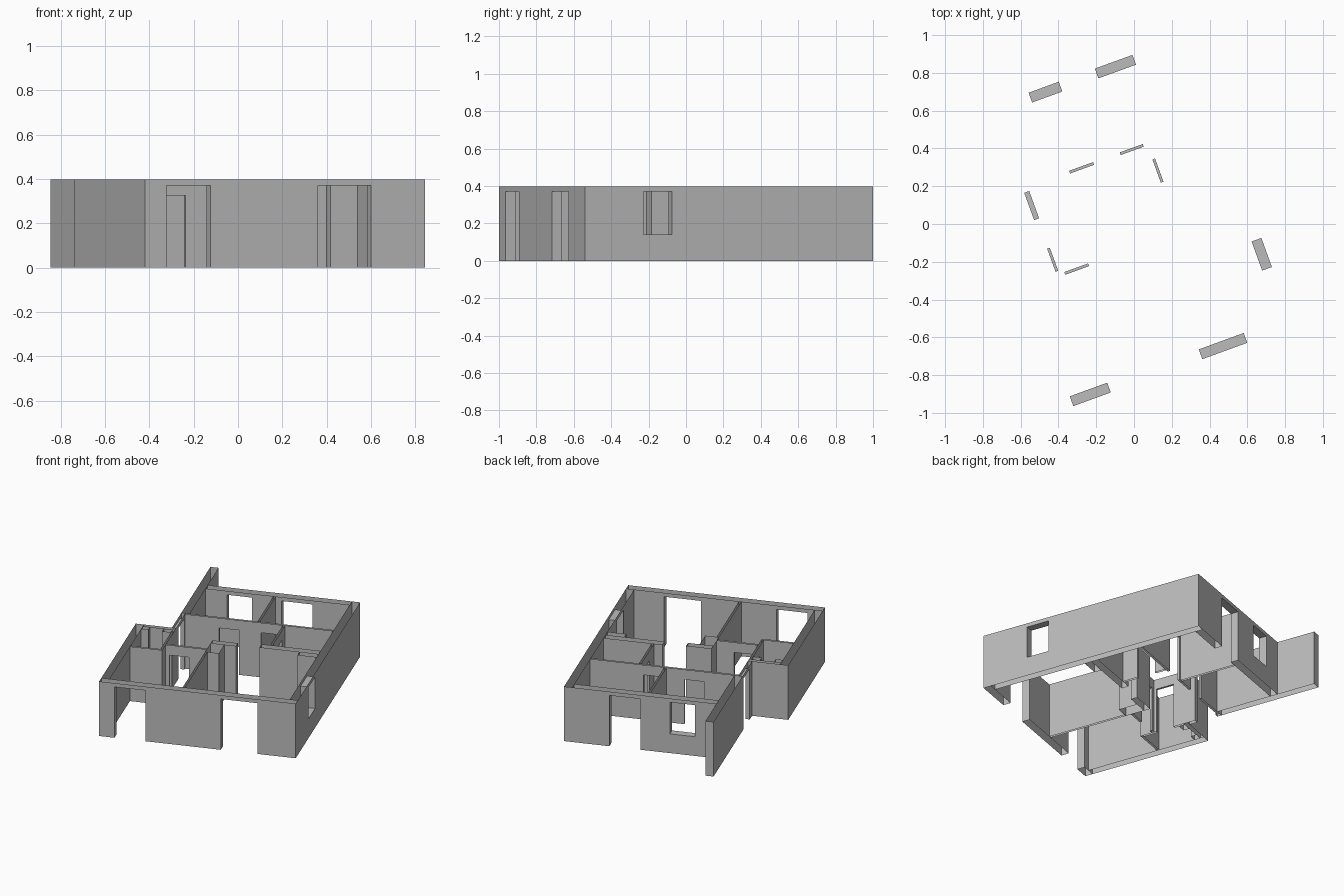
import bpy
import bmesh
import math
from mathutils import Matrix, Vector

if "Cube" in bpy.data.objects:
    bpy.data.objects.remove(bpy.data.objects["Cube"])

H = 0.398        # wall height
DOOR = 0.37      # head of outer openings
INNER = 0.325    # head of inner doors
SILL = 0.14
OUT = 0.055      # outer wall thickness
THIN = 0.015     # partition thickness
W, D = 1.345, 1.64   # plan width and depth
BLOCK = 0.936    # depth of the front left block
STEP = 0.247     # set-back of the rear left wall

# The plan is laid out from its front left corner, then turned
PLACE = Matrix.Translation((-0.42, -1, 0)) @ Matrix.Rotation(math.radians(20), 4, "Z")

grey = bpy.data.materials.new("plaster_grey")
grey.use_nodes = True
grey.diffuse_color = (0.5, 0.5, 0.5, 1)
grey.node_tree.nodes["Principled BSDF"].inputs["Base Color"].default_value = (0.5, 0.5, 0.5, 1)


def box(name, low, high):
    """Closed box between two corners."""
    low, high = Vector(low), Vector(high)
    bm = bmesh.new()
    bmesh.ops.create_cube(bm, size=1)
    for v in bm.verts:
        v.co = (low + high) / 2 + v.co * (high - low)
    mesh = bpy.data.meshes.new(name)
    bm.to_mesh(mesh)
    bm.free()
    ob = bpy.data.objects.new(name, mesh)
    bpy.context.collection.objects.link(ob)
    return ob


def wall(name, a0, a1, b0, b1, openings=()):
    """Wall shell with open top and foot; openings are (start, end, foot, head)."""
    ob = box(name, (a0, b0, 0), (a1, b1, H))
    along_a = a1 - a0 > b1 - b0
    cutters = []
    for start, end, foot, head in openings:
        foot = foot or -0.1
        if along_a:
            cut = box("cutter", (start, b0 - 0.1, foot), (end, b1 + 0.1, head))
        else:
            cut = box("cutter", (a0 - 0.1, start, foot), (a1 + 0.1, end, head))
        cut.hide_render = True
        mod = ob.modifiers.new("opening", "BOOLEAN")
        mod.operation, mod.solver, mod.object = "DIFFERENCE", "EXACT", cut
        cutters.append(cut)
    # Bake the openings, then strip the top and foot faces
    graph = bpy.context.evaluated_depsgraph_get()
    mesh = bpy.data.meshes.new_from_object(ob.evaluated_get(graph))
    ob.modifiers.clear()
    ob.data = mesh
    for cut in cutters:
        bpy.data.objects.remove(cut)
    bm = bmesh.new()
    bm.from_mesh(mesh)
    caps = [f for f in bm.faces
            if all(v.co.z > H - 0.001 for v in f.verts) or all(v.co.z < 0.001 for v in f.verts)]
    bmesh.ops.delete(bm, geom=caps, context="FACES")
    bm.to_mesh(mesh)
    bm.free()
    mesh.materials.clear()
    mesh.materials.append(grey)
    for p in mesh.polygons:
        p.material_index = 0
    ob.matrix_world = PLACE


# Outer walls
wall("front_wall", 0, W, 0, OUT, [(0.105, 0.316, 0, DOOR), (0.832, 1.085, 0, DOOR)])
wall("right_wall", W - OUT, W, OUT, D, [(0.332, 0.496, SILL, DOOR)])
wall("back_wall", STEP + OUT, W - OUT, D - OUT, D,
     [(0.45, 0.62, SILL, DOOR), (0.823, 1.035, 0, DOOR)])
wall("left_wall", 0, OUT, OUT, BLOCK)
wall("block_back_wall", OUT, STEP + 0.028, BLOCK - 0.028, BLOCK)
wall("entry_wall", STEP, STEP + 0.028, BLOCK, 1.18, [(0.996, 1.15, 0, DOOR)])
wall("terrace_wall", STEP, STEP + OUT, 1.18, 1.92)

# Partitions
wall("rear_partition", STEP + 0.028, W - OUT, 1.163, 1.163 + THIN,
     [(0.51, 0.645, 0, INNER), (0.795, 0.925, 0, INNER)])
wall("bedroom_partition", 0.768, 0.768 + THIN, 1.178, D - OUT)
wall("bath_side_partition", 0.945, 0.945 + THIN, 0.84, 1.163, [(0.953, 1.084, 0, INNER)])
wall("bath_front_partition", 0.885, W - OUT, 0.79, 0.84)
wall("hall_side_partition", 0.26, 0.26 + THIN, 0.595, BLOCK - 0.028, [(0.70, 0.83, 0, INNER)])
wall("small_room_partition", OUT, 0.275, 0.58, 0.58 + THIN)
wall("hall_front_partition", 0.275, 0.557, 0.668, 0.668 + THIN, [(0.303, 0.437, 0, INNER)])
wall("living_partition", 0.557, 0.557 + THIN, OUT, 0.63)

# Service shafts
wall("central_shaft", 0.557, 0.65, 0.63, 0.77)
wall("central_pier", 0.557, 0.73, 0.77, 0.815)
wall("right_shaft", 1.16, W - OUT, 0.74, 0.79)
wall("left_shaft", OUT, 0.105, 0.865, BLOCK - 0.028)
wall("entry_shaft", 0.2, 0.26, 0.865, BLOCK - 0.028)
